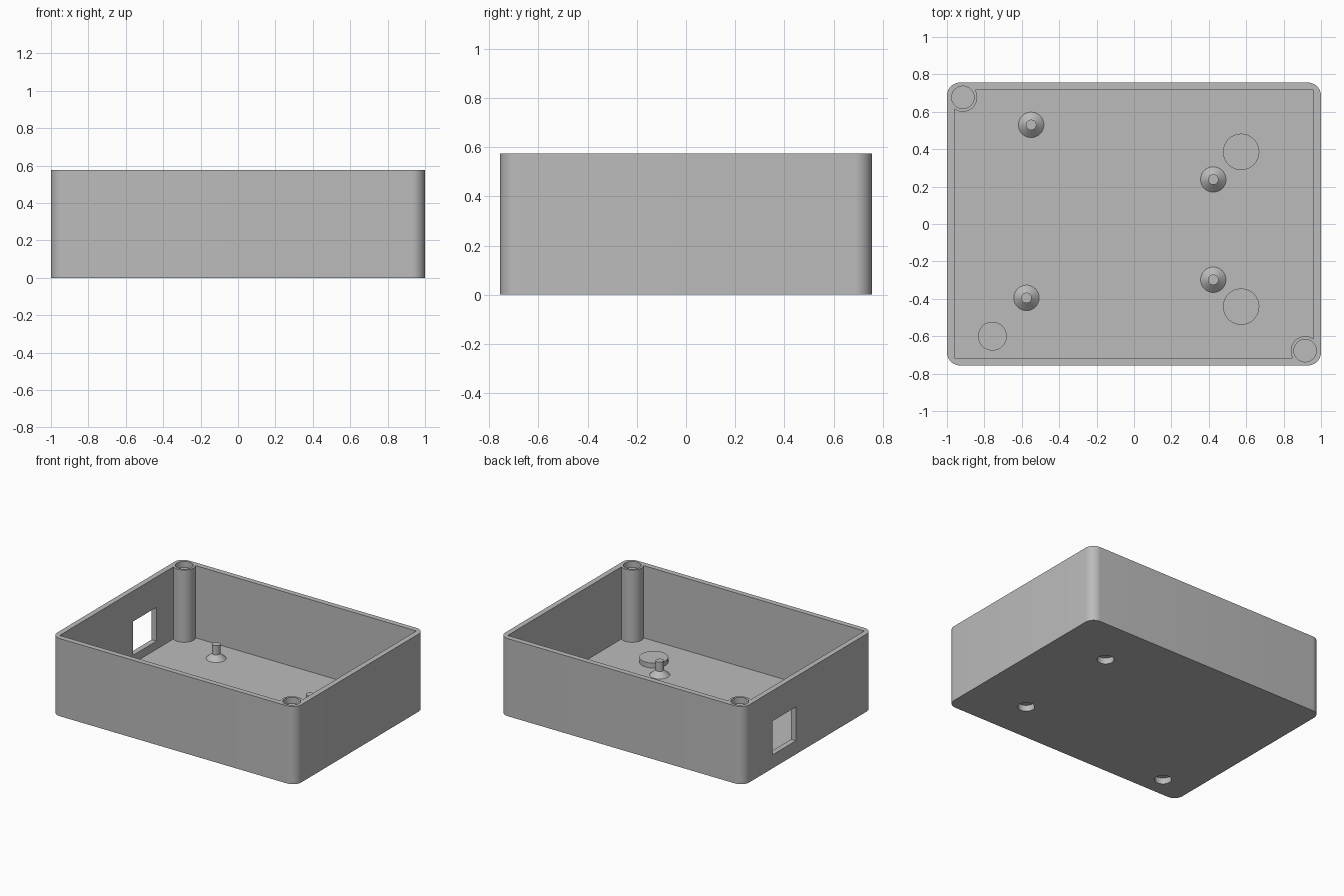
import bpy
import bmesh
import math
from mathutils import Matrix

old = bpy.data.objects.get("Cube")
if old:
    bpy.data.objects.remove(old, do_unlink=True)

W, D, H = 2.0, 1.512, 0.575     # outer size
WALL = 0.04                     # wall and floor thickness
PAD_TOP = 0.076

grey = bpy.data.materials.new("plain grey")
grey.use_nodes = True
grey.diffuse_color = (0.5, 0.5, 0.5, 1)
grey.node_tree.nodes["Principled BSDF"].inputs["Base Color"].default_value = (0.5, 0.5, 0.5, 1)


def add_object(name, bm):
    mesh = bpy.data.meshes.new(name)
    bmesh.ops.recalc_face_normals(bm, faces=bm.faces)
    bm.to_mesh(mesh)
    bm.free()
    mesh.materials.append(grey)
    obj = bpy.data.objects.new(name, mesh)
    bpy.context.collection.objects.link(obj)
    return obj


def box(name, lo, hi, corner=0):
    """Box between two corners, optionally with rounded upright edges."""
    bm = bmesh.new()
    bmesh.ops.create_cube(bm, size=1)
    for v in bm.verts:
        v.co = [a + (b - a) * (c + 0.5) for a, b, c in zip(lo, hi, v.co)]
    if corner:
        upright = [e for e in bm.edges if abs(e.verts[0].co.z - e.verts[1].co.z) > 0.01]
        bmesh.ops.bevel(bm, geom=upright, offset=corner, segments=10,
                        profile=0.5, affect='EDGES')
    return add_object(name, bm)


def turned(name, x, y, profile, sides=48):
    """Solid of revolution from (radius, z) points, capped at both ends."""
    bm = bmesh.new()
    rings = []
    for r, z in profile:
        rings.append([bm.verts.new((x + r * math.cos(a), y + r * math.sin(a), z))
                      for a in (2 * math.pi * i / sides for i in range(sides))])
    for low, high in zip(rings, rings[1:]):
        for i in range(sides):
            j = (i + 1) % sides
            bm.faces.new((low[i], low[j], high[j], high[i]))
    bm.faces.new(rings[0][::-1])
    bm.faces.new(rings[-1])
    return add_object(name, bm)


def cylinder(name, x, y, r, z0, z1):
    return turned(name, x, y, [(r, z0), (r, z1)])


def combine(target, tool, operation):
    """Apply a boolean and remove the tool object."""
    mod = target.modifiers.new(tool.name, 'BOOLEAN')
    mod.operation, mod.solver, mod.object = operation, 'EXACT', tool
    bpy.context.view_layer.update()
    result = bpy.data.meshes.new_from_object(
        target.evaluated_get(bpy.context.evaluated_depsgraph_get()))
    target.modifiers.clear()
    target.data = result
    bpy.data.objects.remove(tool, do_unlink=True)


def smooth(obj):
    bpy.ops.object.select_all(action='DESELECT')
    obj.select_set(True)
    bpy.context.view_layer.objects.active = obj
    bpy.ops.object.shade_smooth_by_angle(angle=math.radians(30))


# Open tray with rounded outer corners and a square cavity
tray = box("tray", (-W / 2, -D / 2, 0), (W / 2, D / 2, H), corner=0.07)
combine(tray, box("cavity", (-W / 2 + WALL, -D / 2 + WALL, WALL),
                  (W / 2 - WALL, D / 2 - WALL, H + 0.1)), 'DIFFERENCE')

# Corner posts with a shallow socket in the top
for side in (-1, 1):
    x, y = side * 0.915, side * -0.677
    combine(tray, cylinder("post", x, y, 0.077, WALL / 2, H), 'UNION')
    combine(tray, cylinder("post_socket", x, y, 0.06, H - 0.045, H + 0.1), 'DIFFERENCE')

# Floor pads with round pockets underneath
for x, y, r in ((0.573, 0.386, 0.097), (0.573, -0.442, 0.097), (-0.757, -0.6, 0.077)):
    combine(tray, cylinder("pad", x, y, r, WALL / 2, PAD_TOP), 'UNION')
    combine(tray, cylinder("pad_pocket", x, y, 0.057, -0.1, 0.045), 'DIFFERENCE')

# Square port through the right wall
combine(tray, box("port", (-W / 2 - 0.1, 0.142, 0.1), (-W / 2 + 0.08, 0.417, 0.35)), 'DIFFERENCE')
smooth(tray)

# Mounting pegs with a conical foot
pegs = ((-0.55, 0.53), (0.424, 0.238), (0.424, -0.298), (-0.575, -0.395))
for n, (x, y) in enumerate(pegs, 1):
    peg = turned(f"mounting_peg_{n}", x, y,
                 [(0.068, WALL - 0.005), (0.068, WALL), (0.028, 0.077), (0.028, 0.146)])
    smooth(peg)
